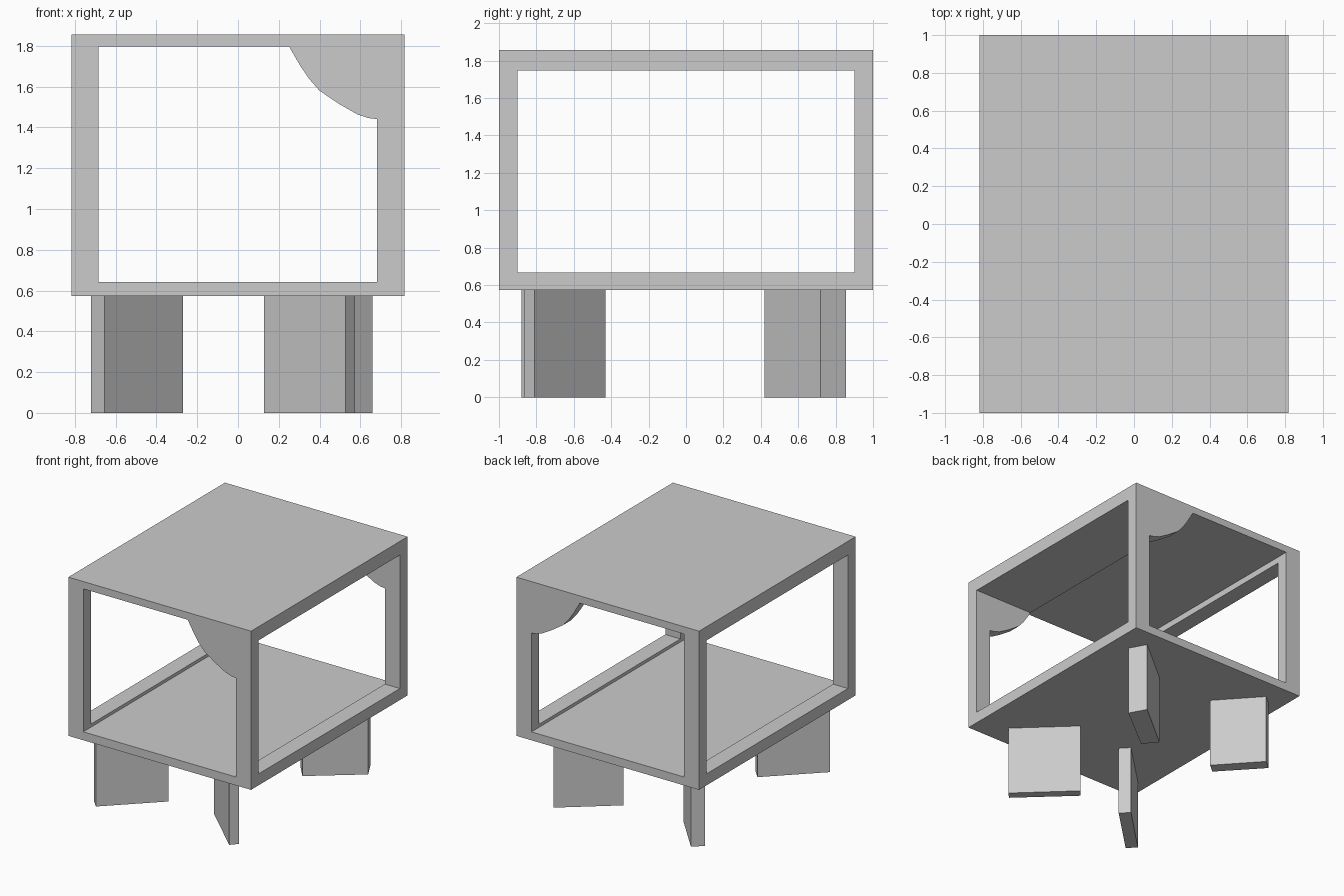
import bpy, bmesh
from mathutils import Vector

if "Cube" in bpy.data.objects:
    bpy.data.objects.remove(bpy.data.objects["Cube"])


def prism(name, loop, offset):
    """Extrude a closed loop of 3D points along an offset."""
    bm = bmesh.new()
    face = bm.faces.new([bm.verts.new(p) for p in loop])
    ext = bmesh.ops.extrude_face_region(bm, geom=[face], use_keep_orig=True)
    verts = [g for g in ext["geom"] if isinstance(g, bmesh.types.BMVert)]
    bmesh.ops.translate(bm, verts=verts, vec=Vector(offset))
    bmesh.ops.recalc_face_normals(bm, faces=bm.faces)
    mesh = bpy.data.meshes.new(name)
    bm.to_mesh(mesh)
    bm.free()
    obj = bpy.data.objects.new(name, mesh)
    bpy.context.collection.objects.link(obj)
    return obj


def cut(target, cutter):
    mod = target.modifiers.new("opening", 'BOOLEAN')
    mod.operation, mod.solver, mod.object = 'DIFFERENCE', 'EXACT', cutter
    bpy.context.view_layer.objects.active = target
    bpy.ops.object.modifier_apply(modifier=mod.name)
    bpy.data.objects.remove(cutter)


BOTTOM, TOP = 0.574, 1.857
HX, HY = 0.817, 1.0

# Box body
body = prism("cabinet_body",
             [(-HX, -HY, BOTTOM), (HX, -HY, BOTTOM), (HX, HY, BOTTOM), (-HX, HY, BOTTOM)],
             (0, 0, TOP - BOTTOM))

# Front-to-back opening with a curved bracket left in the upper right corner
front_profile = [(-0.684, 0.642), (0.682, 0.642), (0.682, 1.441), (0.64, 1.446),
                 (0.588, 1.463), (0.50, 1.513), (0.40, 1.58), (0.35, 1.637),
                 (0.305, 1.703), (0.25, 1.798), (-0.684, 1.798)]
cut(body, prism("front_cutter", [(x, -1.2, z) for x, z in front_profile], (0, 2.4, 0)))

# Side-to-side opening
side_profile = [(-0.902, 0.667), (0.902, 0.667), (0.902, 1.746), (-0.902, 1.746)]
cut(body, prism("side_cutter", [(-1.0, y, z) for y, z in side_profile], (2.0, 0, 0)))

# Diagonal slab legs, each slightly different in footprint
legs = {
    "front_right_leg": [(0.127, -0.488), (0.527, -0.865), (0.575, -0.81), (0.175, -0.43)],
    "front_left_leg": [(-0.27, -0.504), (-0.655, -0.88), (-0.72, -0.811), (-0.335, -0.435)],
    "back_right_leg": [(0.282, 0.42), (0.66, 0.72), (0.585, 0.855), (0.19, 0.53)],
    "back_left_leg": [(-0.335, 0.51), (-0.625, 0.83), (-0.705, 0.765), (-0.41, 0.445)],
}
for name, foot in legs.items():
    prism(name, [(x, y, 0) for x, y in foot], (0, 0, BOTTOM))
